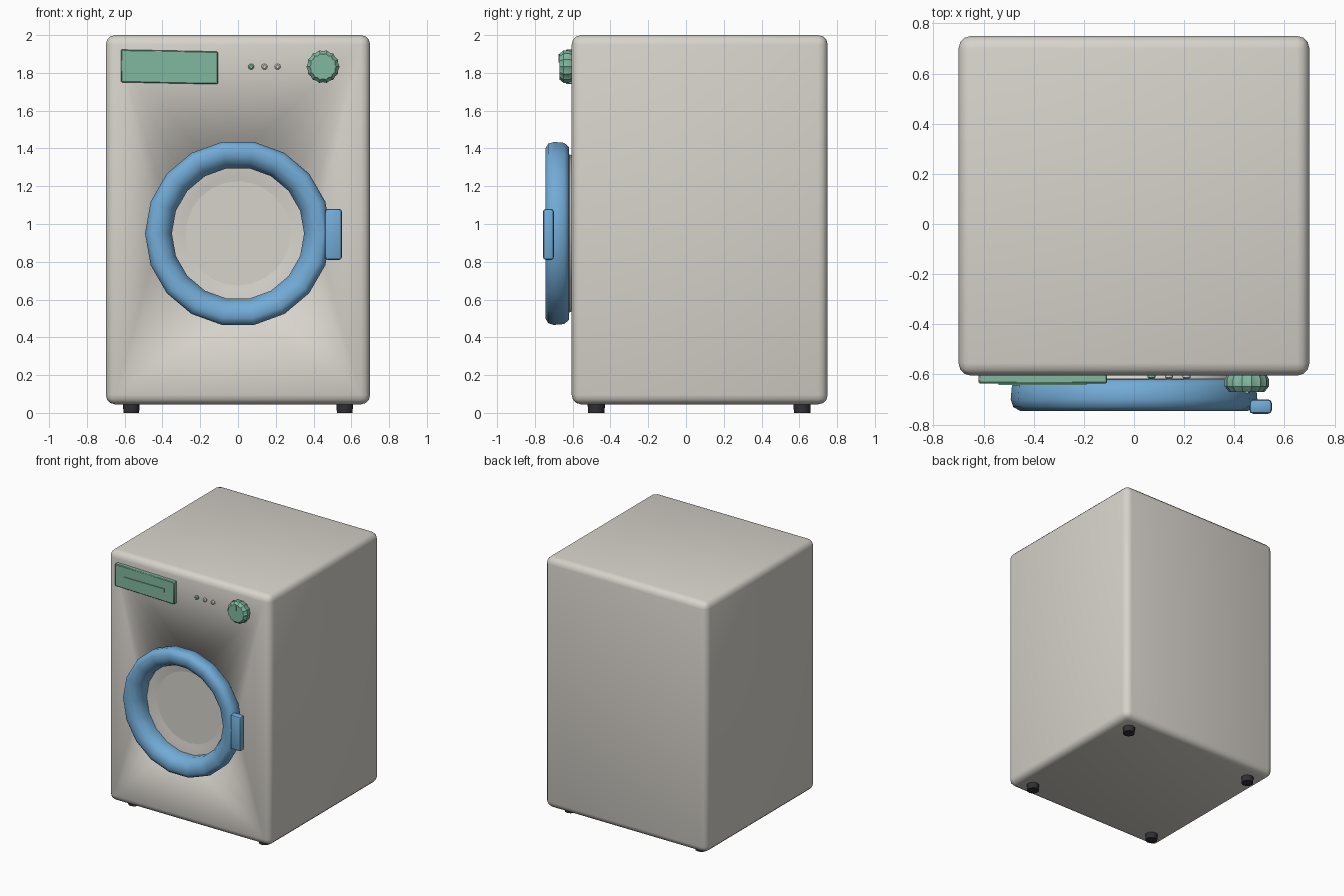
import bpy, bmesh, math
from mathutils import Matrix, Vector

cube = bpy.data.objects.get("Cube")
if cube:
    bpy.data.objects.remove(cube, do_unlink=True)


def material(name, rgb):
    m = bpy.data.materials.new(name)
    m.use_nodes = True
    m.diffuse_color = (*rgb, 1)
    m.node_tree.nodes["Principled BSDF"].inputs["Base Color"].default_value = (*rgb, 1)
    return m


WHITE = material("warm white", (0.68, 0.65, 0.60))
BLUE = material("door blue", (0.17, 0.41, 0.68))
GREEN = material("control green", (0.22, 0.48, 0.35))
DARK = material("rubber black", (0.03, 0.03, 0.035))
DOOR_Z = 0.95


def finish(bm, name, mat, angle=None):
    """Turn a bmesh into an object; angle None smooths every edge."""
    bmesh.ops.recalc_face_normals(bm, faces=bm.faces)
    mesh = bpy.data.meshes.new(name)
    bm.to_mesh(mesh)
    bm.free()
    mesh.materials.append(mat)
    ob = bpy.data.objects.new(name, mesh)
    bpy.context.collection.objects.link(ob)
    for p in mesh.polygons:
        p.use_smooth = True
    if angle is not None:
        bpy.ops.object.select_all(action="DESELECT")
        ob.select_set(True)
        bpy.context.view_layer.objects.active = ob
        bpy.ops.object.shade_smooth_by_angle(angle=math.radians(angle))
    return ob


def box_bmesh(lo, hi, bevel=0, segments=2):
    lo, hi = Vector(lo), Vector(hi)
    bm = bmesh.new()
    bmesh.ops.create_cube(bm, size=1, matrix=Matrix.Translation((lo + hi) / 2)
                          @ Matrix.Diagonal((*(hi - lo), 1)))
    if bevel:
        bmesh.ops.bevel(bm, geom=bm.edges[:], offset=bevel, segments=segments,
                        profile=0.5, affect="EDGES")
    return bm


def ring(bm, x, z, y, r, n, ripple=0):
    """Circle of vertices facing the front; ripple pulls in every other one."""
    return [bm.verts.new((x + (r - ripple * (i % 2)) * math.cos(2 * math.pi * i / n), y,
                          z + (r - ripple * (i % 2)) * math.sin(2 * math.pi * i / n)))
            for i in range(n)]


def bridge(bm, a, b):
    n = len(a)
    for i in range(n):
        j = (i + 1) % n
        bm.faces.new((a[i], a[j], b[j], b[i]))


def lathe(name, mat, x, z, profile, n, closed=False, ripple=0, angle=40):
    """Turn a list of (radius, y) about the front-to-back axis."""
    bm = bmesh.new()
    loops = [ring(bm, x, z, y, r, n, ripple) for r, y in profile]
    for a, b in zip(loops, loops[1:]):
        bridge(bm, a, b)
    if closed:
        bridge(bm, loops[-1], loops[0])
    else:
        bm.faces.new(loops[0])
        bm.faces.new(loops[-1])
    return finish(bm, name, mat, angle)


# Cabinet: rounded box whose front panel fans out from a round opening
bm = box_bmesh((-0.7, -0.605, 0.045), (0.7, 0.75, 2), 0.05, 3)
front = min(bm.faces, key=lambda f: f.calc_center_median().y - f.calc_area())
corners = {(v.co.x > 0, v.co.z > DOOR_Z): v for v in front.verts}
bmesh.ops.delete(bm, geom=[front], context="FACES_ONLY")
N = 16
rim = ring(bm, 0, DOOR_Z, -0.605, 0.41, N)


def corner_at(i):
    a = 2 * math.pi * (i + 0.5) / N
    return corners[(math.cos(a) > 0, math.sin(a) > 0)]


for i in range(N):
    here, before = corner_at(i), corner_at(i - 1)
    bm.faces.new((rim[i], rim[(i + 1) % N], here))
    if here != before:
        bm.faces.new((rim[i], here, before))
well = ring(bm, 0, DOOR_Z, -0.53, 0.40, N)
bridge(bm, rim, well)
bm.faces.new(well)
finish(bm, "cabinet", WHITE)

# Door window: a shallow dish inside the door ring
lathe("door_window", WHITE, 0, DOOR_Z,
      [(0.41, -0.60), (0.42, -0.618), (0.39, -0.62), (0.30, -0.603),
       (0.18, -0.588), (0.06, -0.58)], 24, angle=60)

# Door ring and handle
lathe("door_ring", BLUE, 0, DOOR_Z,
      [(0.465, -0.62), (0.487, -0.645), (0.492, -0.70), (0.482, -0.73),
       (0.455, -0.745), (0.41, -0.742), (0.375, -0.72), (0.35, -0.675),
       (0.355, -0.62)], 18, closed=True, angle=60)
finish(box_bmesh((0.46, -0.757, 0.81), (0.55, -0.70, 1.08), 0.015), "door_handle", BLUE, 40)

# Detergent drawer with its grip bar
bm = box_bmesh((-0.62, -0.636, 1.745), (-0.107, -0.60, 1.918), 0.005, 1)
for v in bm.verts:
    v.co.z -= 0.02 * (v.co.x + 0.36)
finish(bm, "detergent_drawer", GREEN, 40)
finish(box_bmesh((-0.54, -0.643, 1.815), (-0.19, -0.63, 1.843)), "drawer_grip", GREEN, 30)

# Indicator lights
for name, x, mat in (("left", 0.07, GREEN), ("middle", 0.14, WHITE), ("right", 0.21, WHITE)):
    lathe(name + "_indicator", mat, x, 1.833,
          [(0.016, -0.60), (0.016, -0.612), (0.009, -0.618)], 10)

# Program knob with a fluted edge and a pointer
lathe("program_knob", GREEN, 0.45, 1.833,
      [(0.078, -0.60), (0.088, -0.62), (0.088, -0.648), (0.07, -0.67)],
      28, ripple=0.006, angle=35)
finish(box_bmesh((0.443, -0.676, 1.855), (0.457, -0.665, 1.9)), "knob_pointer", GREEN, 30)

# Feet
for side, x in (("left", 0.565), ("right", -0.565)):
    for end, y in (("front", -0.475), ("back", 0.615)):
        bm = bmesh.new()
        bmesh.ops.create_cone(bm, cap_ends=True, segments=10, radius1=0.044, radius2=0.046,
                              depth=0.06, matrix=Matrix.Translation((x, y, 0.03)))
        finish(bm, f"{end}_{side}_foot", DARK, 40)
